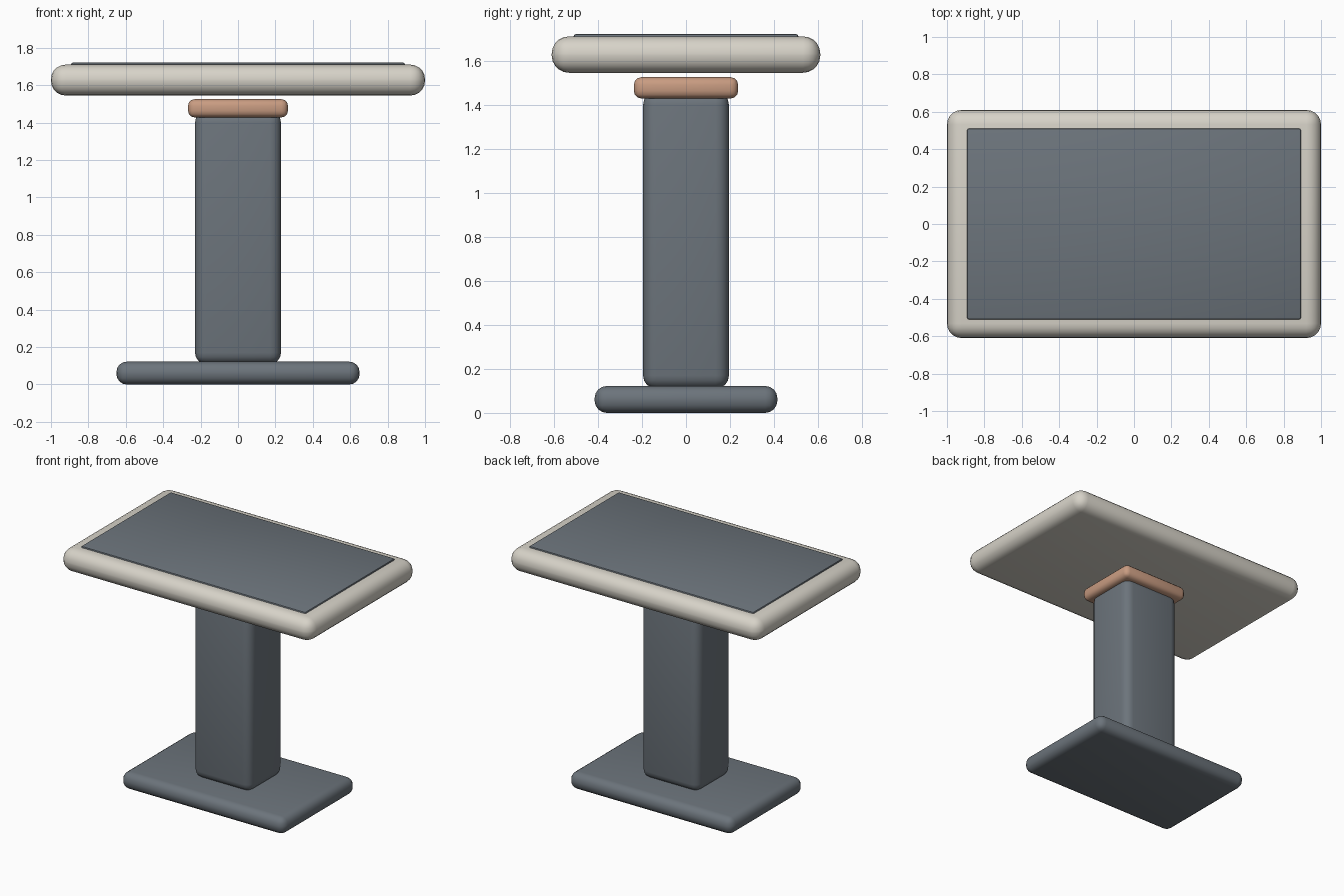
import bpy
import bmesh

old = bpy.data.objects.get("Cube")
if old:
    bpy.data.objects.remove(old, do_unlink=True)


def make_material(name, rgb):
    mat = bpy.data.materials.new(name)
    mat.use_nodes = True
    mat.diffuse_color = (*rgb, 1)
    mat.node_tree.nodes["Principled BSDF"].inputs["Base Color"].default_value = (*rgb, 1)
    return mat


def rounded_box(name, half_x, half_y, bottom, top, radius, segments, mat):
    """Box with rounded edges, centred on the z axis."""
    mesh = bpy.data.meshes.new(name)
    bm = bmesh.new()
    bmesh.ops.create_cube(bm, size=2)
    for v in bm.verts:
        v.co.x *= half_x
        v.co.y *= half_y
        v.co.z = top if v.co.z > 0 else bottom
    bm.to_mesh(mesh)
    bm.free()
    obj = bpy.data.objects.new(name, mesh)
    bpy.context.collection.objects.link(obj)
    mesh.materials.append(mat)
    bevel = obj.modifiers.new("Rounded edges", "BEVEL")
    bevel.width = radius
    bevel.segments = segments
    bevel.limit_method = "ANGLE"
    bpy.ops.object.select_all(action="DESELECT")
    obj.select_set(True)
    bpy.context.view_layer.objects.active = obj
    bpy.ops.object.modifier_apply(modifier=bevel.name)
    bpy.ops.object.shade_smooth_by_angle()
    return obj


slate = make_material("slate grey", (0.15, 0.175, 0.2))
cream = make_material("warm cream", (0.68, 0.65, 0.58))
copper = make_material("soft copper", (0.58, 0.33, 0.22))

# Foot and column
rounded_box("base_plate", 0.65, 0.415, 0, 0.122, 0.055, 4, slate)
rounded_box("column", 0.23, 0.195, 0.11, 1.46, 0.06, 4, slate)

# Collar below the floating top
rounded_box("collar", 0.267, 0.237, 1.428, 1.525, 0.035, 3, copper)

# Table top with its inset panel
rounded_box("table_top", 1.0, 0.61, 1.545, 1.71, 0.078, 5, cream)
rounded_box("top_panel", 0.893, 0.51, 1.69, 1.721, 0.01, 2, slate)
